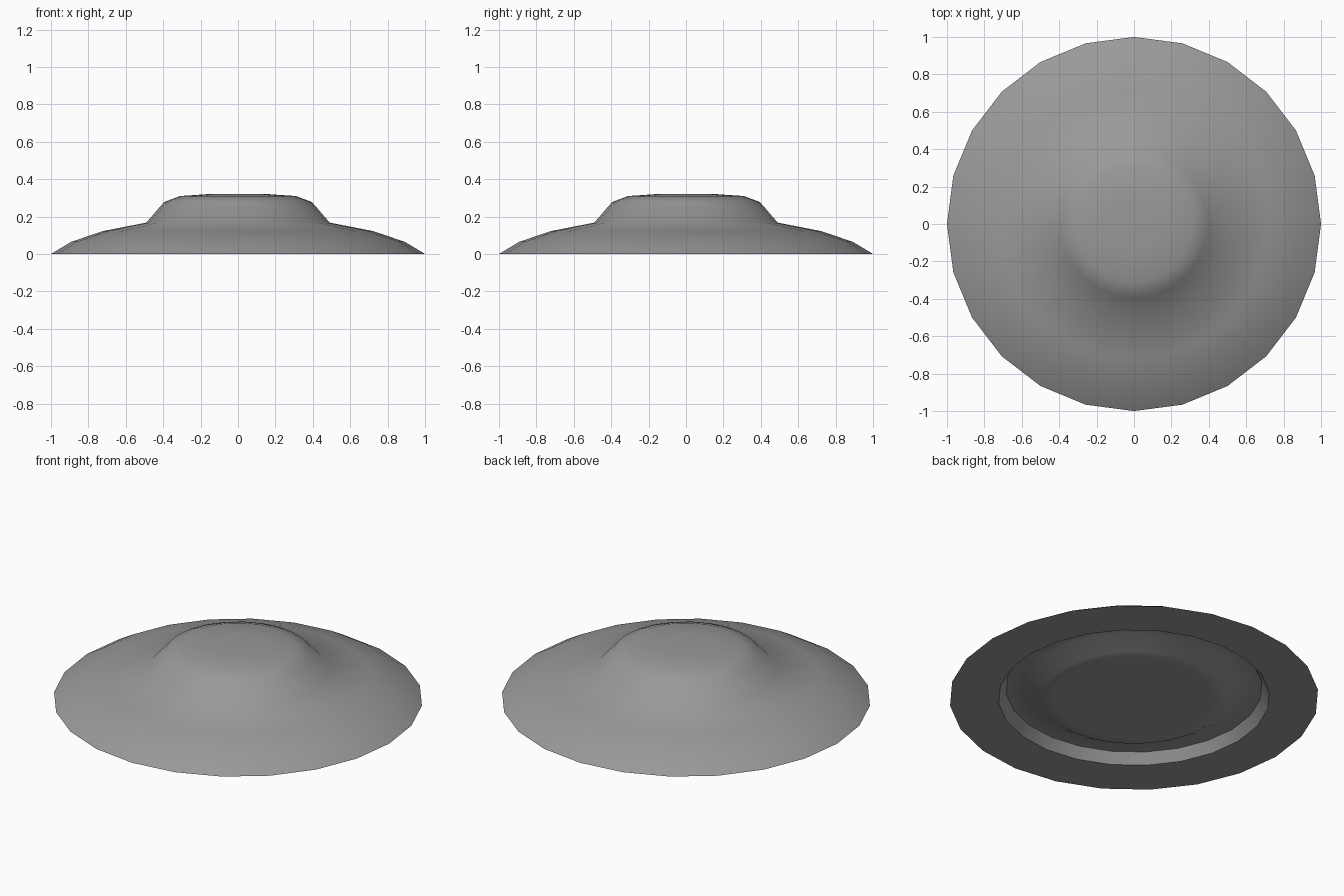
import bpy, bmesh, math

if "Cube" in bpy.data.objects:
    bpy.data.objects.remove(bpy.data.objects["Cube"])

SIDES = 24

def lathe(name, profile):
    """Revolve an (r, z) profile around z; r = 0 ends collapse to a pole."""
    bm = bmesh.new()
    rings = []
    for r, z in profile:
        if r == 0:
            rings.append([bm.verts.new((0, 0, z))] * SIDES)
        else:
            rings.append([bm.verts.new((r * math.cos(2 * math.pi * i / SIDES),
                                        r * math.sin(2 * math.pi * i / SIDES), z))
                          for i in range(SIDES)])
    for a, b in zip(rings, rings[1:]):
        for i in range(SIDES):
            j = (i + 1) % SIDES
            bm.faces.new(list(dict.fromkeys((a[i], a[j], b[j], b[i]))))
    bmesh.ops.recalc_face_normals(bm, faces=bm.faces)
    mesh = bpy.data.meshes.new(name)
    bm.to_mesh(mesh)
    bm.free()
    obj = bpy.data.objects.new(name, mesh)
    bpy.context.collection.objects.link(obj)
    bpy.ops.object.select_all(action='DESELECT')
    obj.select_set(True)
    bpy.context.view_layer.objects.active = obj
    bpy.ops.object.shade_smooth_by_angle(angle=math.radians(50))
    return obj

# domed top with raised crown, then flat rim, groove and central boss underneath
disc = lathe("domed_disc", [
    (0, 0.322), (0.15, 0.321), (0.31, 0.31), (0.395, 0.278), (0.49, 0.168),
    (0.72, 0.123), (0.89, 0.066), (1.0, 0.0),
    (0.735, 0.0), (0.695, 0.06), (0.60, 0.06), (0.50, 0.0), (0.43, 0.0), (0, 0.0),
])

# dark grey finish
finish = bpy.data.materials.new("dark_grey")
finish.diffuse_color = (0.32, 0.32, 0.32, 1)
finish.use_nodes = True
finish.node_tree.nodes["Principled BSDF"].inputs["Base Color"].default_value = finish.diffuse_color
disc.data.materials.append(finish)
